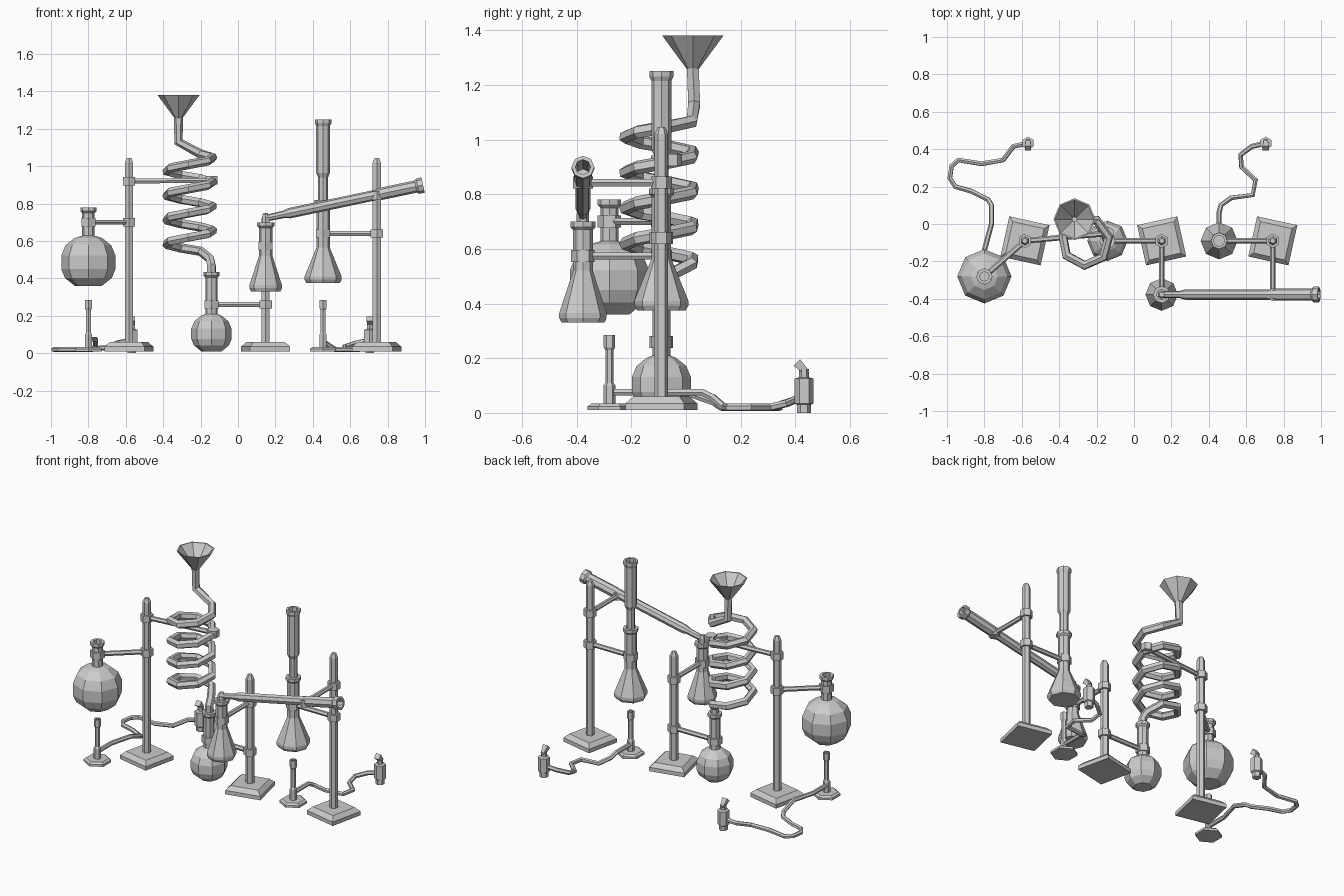
import bpy, bmesh, math
from mathutils import Vector, Matrix

cube = bpy.data.objects.get("Cube")
if cube:
    bpy.data.objects.remove(cube, do_unlink=True)

grey = bpy.data.materials.new("light_grey")
grey.use_nodes = True
COLOUR = (0.6, 0.6, 0.6, 1)
grey.diffuse_color = COLOUR
grey.node_tree.nodes["Principled BSDF"].inputs["Base Color"].default_value = COLOUR


def lathe(name, profile, base, direction=(0, 0, 1), sides=8, turn=0.0):
    """Spin (radius, height) pairs about an axis, capping both ends."""
    bm = bmesh.new()
    rings = []
    for r, h in profile:
        ring = []
        for i in range(sides):
            a = math.radians(turn) + math.tau * i / sides
            ring.append(bm.verts.new((r * math.cos(a), r * math.sin(a), h)))
        rings.append(ring)
    for low, high in zip(rings, rings[1:]):
        for i in range(sides):
            j = (i + 1) % sides
            bm.faces.new((low[i], low[j], high[j], high[i]))
    bm.faces.new(rings[0][::-1])
    bm.faces.new(rings[-1])
    spin = Vector((0, 0, 1)).rotation_difference(Vector(direction)).to_matrix().to_4x4()
    bm.transform(Matrix.Translation(base) @ spin)
    me = bpy.data.meshes.new(name)
    bm.to_mesh(me)
    bm.free()
    me.materials.append(grey)
    ob = bpy.data.objects.new(name, me)
    bpy.context.collection.objects.link(ob)
    return ob


def tube(name, points, radius):
    """Six-sided tube along a path, turned into a mesh."""
    cu = bpy.data.curves.new(name, "CURVE")
    cu.dimensions = "3D"
    cu.bevel_depth = radius
    cu.bevel_resolution = 1
    cu.use_fill_caps = True
    sp = cu.splines.new("POLY")
    sp.points.add(len(points) - 1)
    for p, co in zip(sp.points, points):
        p.co = (*co, 1)
    sp.use_smooth = False
    cu.materials.append(grey)
    ob = bpy.data.objects.new(name, cu)
    bpy.context.collection.objects.link(ob)
    bpy.ops.object.select_all(action="DESELECT")
    ob.select_set(True)
    bpy.context.view_layer.objects.active = ob
    bpy.ops.object.convert(target="MESH")


def stand(name, x, y, top, turn):
    half = 0.11 * math.sqrt(2)
    lathe(name + "_base", [(half, 0.01), (half, 0.035), (half * 0.78, 0.06)],
          (x, y, 0), sides=4, turn=45 + turn)
    lathe(name + "_pole", [(0.025, 0.05), (0.025, top - 0.025), (0.014, top)],
          (x, y, 0), sides=6, turn=30)


def clamp(name, start, end, grip=0.043):
    tube(name + "_arm", [start, end], 0.015)
    for part, at, r in (("collar", start, 0.038), ("grip", end, grip)):
        lathe(f"{name}_{part}", [(r, -0.022), (r, 0.022)], at, sides=6, turn=30)


def neck(r, low, top):
    """Tube neck with a lip and a hollow mouth."""
    return [(r, low), (r, top - 0.03), (r + 0.01, top - 0.02), (r + 0.01, top),
            (r - 0.008, top), (r - 0.008, top - 0.12)]


def round_flask(name, at, r, height):
    body = [(r * 0.5, 0), (r * 0.87, r * 0.3), (r, r * 0.62), (r, r * 1.12),
            (r * 0.84, r * 1.5), (r * 0.5, r * 1.77), (0.033, r * 1.85)]
    lathe(name, body + neck(0.033, r * 1.9, height), at)


def cone_flask(name, at, r, height):
    body = [(r * 0.9, 0), (r, 0.018), (r, 0.035)]
    lathe(name, body + neck(0.036, 0.19, height), at)


def burner(name, x, y):
    lathe(name + "_base", [(0.08, 0.01), (0.08, 0.024), (0.066, 0.034)],
          (x, y, 0), sides=6, turn=30)
    lathe(name + "_stem", [(0.022, 0.03), (0.022, 0.1), (0.015, 0.11), (0.015, 0.23),
                           (0.021, 0.24), (0.021, 0.285), (0.013, 0.285), (0.013, 0.25)],
          (x, y, 0), sides=6, turn=30)


def gas_tap(name, x, y):
    lathe(name + "_body", [(0.026, 0), (0.026, 0.03), (0.035, 0.035), (0.035, 0.125),
                           (0.018, 0.13), (0.018, 0.16)], (x, y, 0), sides=6, turn=30)
    lathe(name + "_handle", [(0.014, -0.035), (0.024, 0.02)], (x, y - 0.012, 0.17),
          direction=(0, -0.7, 0.7), sides=4, turn=45)


# Stands and their clamps
ROW = -0.09
FRONT = -0.377
LEFT_X, MID_X, RIGHT_X = -0.583, 0.148, 0.742
stand("tall_stand_a", LEFT_X, ROW, 1.045, -12.5)
stand("short_stand", MID_X, ROW, 0.75, 12.5)
stand("tall_stand_b", RIGHT_X, ROW, 1.045, -12.5)

BIG = (-0.8, -0.28)
SMALL = (-0.142, ROW)
CONE_B = (0.455, ROW)
clamp("big_flask_clamp", (LEFT_X, ROW, 0.7), (*BIG, 0.7))
clamp("coil_clamp", (LEFT_X, ROW, 0.92), (-0.14, -0.05, 0.925), 0.036)
clamp("small_flask_clamp", (MID_X, ROW, 0.26), (*SMALL, 0.26))
clamp("front_cone_clamp", (MID_X, ROW, 0.574), (MID_X, FRONT, 0.574))
clamp("rear_cone_clamp", (RIGHT_X, ROW, 0.64), (*CONE_B, 0.64))
clamp("condenser_clamp", (RIGHT_X, ROW, 0.842), (RIGHT_X, FRONT, 0.842), 0.036)

# Flasks
round_flask("big_round_flask", (*BIG, 0.36), 0.145, 0.42)
round_flask("small_round_flask", (*SMALL, 0.01), 0.108, 0.425)
cone_flask("front_cone_flask", (MID_X, FRONT, 0.33), 0.087, 0.37)
cone_flask("rear_cone_flask", (*CONE_B, 0.375), 0.099, 0.445)

# Upright column above the rear cone flask
lathe("upright_column", [(0.026, 0.72), (0.026, 0.94), (0.037, 0.965), (0.037, 1.215),
                         (0.044, 1.23), (0.044, 1.25), (0.03, 1.25), (0.03, 1.1)],
      (*CONE_B, 0))

# Sloping condenser with its elbow into the front cone flask
lathe("condenser_elbow", [(0.023, 0.6), (0.023, 0.73), (0.014, 0.745)],
      (MID_X, FRONT, 0), sides=6, turn=30)
slope = Vector((0.83, 0, 0.175)).normalized()
lathe("sloping_condenser", [(0.018, 0), (0.02, 0.1), (0.028, 0.13), (0.028, 0.6),
                            (0.033, 0.63), (0.033, 0.82), (0.042, 0.83),
                            (0.042, 0.86), (0.028, 0.86), (0.026, 0.7)],
      (MID_X, FRONT, 0.722), direction=slope)

# Funnel and coiled tube
FX, FY = -0.318, 0.025
lathe("funnel", [(0.02, 1.255), (0.112, 1.38), (0.104, 1.38), (0.014, 1.268)],
      (FX, FY, 0))
STEPS = 7
coil = [(FX, FY, 1.265), (FX, FY + 0.005, 1.13)]
for i in range(int(STEPS * 4) + 1):
    a = math.radians(62) - math.tau * i / STEPS
    coil.append((-0.259 + 0.126 * math.cos(a), -0.093 + 0.128 * math.sin(a),
                 1.065 - 0.13 * i / STEPS))
coil += [(-0.15, -0.06, 0.505), (*SMALL, 0.47), (*SMALL, 0.33)]
tube("coiled_tube", coil, 0.025)

# Burners, gas taps and hoses
burner("burner_a", *BIG)
burner("burner_b", *CONE_B)
gas_tap("gas_tap_a", -0.567, 0.432)
gas_tap("gas_tap_b", 0.704, 0.432)
tube("hose_a", [(-0.8, -0.28, 0.075), (-0.8, -0.14, 0.075), (-0.762, 0, 0.075),
                (-0.762, 0.1, 0.04), (-0.78, 0.13, 0.02), (-0.87, 0.175, 0.02),
                (-0.955, 0.2, 0.02), (-0.985, 0.245, 0.02), (-0.975, 0.31, 0.02),
                (-0.94, 0.342, 0.02), (-0.815, 0.322, 0.02), (-0.7, 0.342, 0.03),
                (-0.645, 0.415, 0.055), (-0.567, 0.432, 0.07)], 0.014)
tube("hose_b", [(*CONE_B, 0.075), (0.455, 0.06, 0.075), (0.465, 0.1, 0.055),
                (0.52, 0.14, 0.02), (0.635, 0.155, 0.02), (0.65, 0.235, 0.02),
                (0.575, 0.305, 0.02), (0.57, 0.37, 0.035), (0.63, 0.415, 0.055),
                (0.704, 0.432, 0.07)], 0.014)
